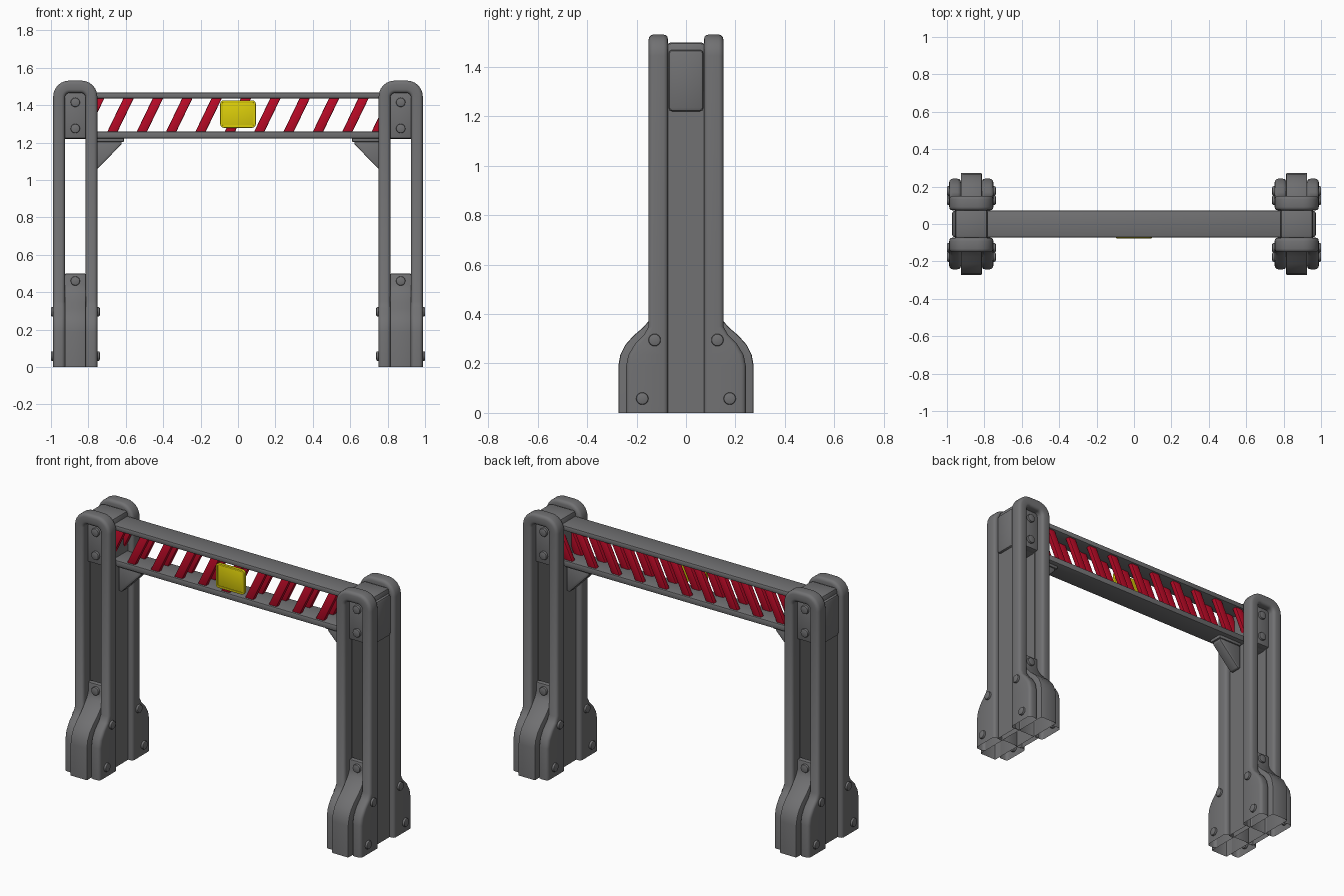
import bpy, bmesh, math
from mathutils import Matrix, Vector

cube = bpy.data.objects.get("Cube")
if cube:
    bpy.data.objects.remove(cube)


def material(name, rgb):
    m = bpy.data.materials.new(name)
    m.use_nodes = True
    m.diffuse_color = (*rgb, 1)
    m.node_tree.nodes["Principled BSDF"].inputs["Base Color"].default_value = (*rgb, 1)
    return m


GREY = material("metal grey", (0.165, 0.165, 0.17))
RED = material("warning red", (0.5, 0.003, 0.02))
YELLOW = material("sign yellow", (0.72, 0.62, 0.003))
CX = 0.87  # leg centre


def finish(name, bm, mat, bevel=0.0, mirror="", segments=2, open_floor=False):
    """Turn a bmesh into an object, round its edges and mirror it."""
    bmesh.ops.recalc_face_normals(bm, faces=bm.faces)
    if open_floor:
        floor = [f for f in bm.faces if all(v.co.z < 0.001 for v in f.verts)]
        bmesh.ops.delete(bm, geom=floor, context="FACES_ONLY")
    mesh = bpy.data.meshes.new(name)
    bm.to_mesh(mesh)
    bm.free()
    mesh.materials.append(mat)
    ob = bpy.data.objects.new(name, mesh)
    bpy.context.collection.objects.link(ob)
    if bevel:
        mod = ob.modifiers.new("round edges", "BEVEL")
        mod.width, mod.segments = bevel, segments
        mod.limit_method, mod.angle_limit = "ANGLE", math.radians(40)
    if mirror:
        mod = ob.modifiers.new("mirror", "MIRROR")
        mod.use_axis = ("x" in mirror, "y" in mirror, False)
        mod.use_mirror_merge = False
    bpy.ops.object.select_all(action="DESELECT")
    ob.select_set(True)
    bpy.context.view_layer.objects.active = ob
    bpy.ops.object.convert(target="MESH")
    bpy.ops.object.shade_smooth_by_angle(angle=math.radians(35))


def add_box(bm, lo, hi):
    lo, hi = Vector(lo), Vector(hi)
    mat = Matrix.Translation((lo + hi) / 2) @ Matrix.Diagonal((*(hi - lo), 1))
    bmesh.ops.create_cube(bm, size=1, matrix=mat)


def box(name, lo, hi, mat, bevel=0.0, mirror=""):
    bm = bmesh.new()
    add_box(bm, lo, hi)
    finish(name, bm, mat, bevel, mirror)


def add_prism(bm, points, offset):
    face = bm.faces.new([bm.verts.new(p) for p in points])
    new = bmesh.ops.extrude_face_region(bm, geom=[face])["geom"]
    bmesh.ops.translate(bm, vec=offset, verts=[v for v in new if isinstance(v, bmesh.types.BMVert)])


# Upright frames: an arched ribbon whose front face flares out at the foot
FLARE = [(0.242, 0), (0.242, 0.19), (0.233, 0.235), (0.206, 0.28), (0.171, 0.315), (0.151, 0.35)]


def full_arch(half, top, radius):
    """Arch as (x offset, z) points, from floor over the crown to floor."""
    side = [(half, z) for _, z in FLARE]
    for i in range(7):
        a = math.radians(15 * i)
        side.append((half - radius + radius * math.cos(a), top - radius + radius * math.sin(a)))
    return side + [(-x, z) for x, z in reversed(side)]


bm = bmesh.new()
depth = [y for y, _ in FLARE] + [0.151] * 7
depth += depth[::-1]
rings = []
for (xo, zo), (xi, zi), y in zip(full_arch(0.118, 1.531, 0.085), full_arch(0.055, 1.465, 0.025), depth):
    corners = [(CX + xo, 0.073, zo), (CX + xo, y, zo), (CX + xi, y, zi), (CX + xi, 0.073, zi)]
    rings.append([bm.verts.new(c) for c in corners])
for a, b in zip(rings, rings[1:]):
    for i in range(4):
        j = (i + 1) % 4
        bm.faces.new((a[i], a[j], b[j], b[i]))
finish("upright_frame", bm, GREY, 0.018, "xy", 3)

# Central foot filling the lower slot
bm = bmesh.new()
profile = [(0.073, 0), (0.274, 0), (0.274, 0.19), (0.266, 0.235), (0.246, 0.275), (0.213, 0.312),
           (0.175, 0.345), (0.148, 0.375), (0.12, 0.41), (0.107, 0.44), (0.107, 0.5), (0.073, 0.5)]
add_prism(bm, [(CX - 0.056, y, z) for y, z in profile], (0.112, 0, 0))
finish("foot_core", bm, GREY, 0.008, "xy", open_floor=True)

# Inner walls joining the front and back frames, and the cap on top
bm = bmesh.new()
for s in (-1, 1):
    x = sorted((CX + s * 0.056, CX + s * 0.088))
    add_box(bm, (x[0], -0.08, 0), (x[1], 0.08, 1.3))
finish("leg_wall", bm, GREY, 0, "x", open_floor=True)
box("leg_cap", (CX - 0.088, -0.08, 1.22), (CX + 0.088, 0.08, 1.5), GREY, 0.02, "x")
box("beam_end", (CX, -0.071, 1.22), (CX + 0.103, 0.071, 1.47), GREY, 0.016, "x")
box("slot_plate", (CX - 0.056, 0.05, 1.222), (CX + 0.056, 0.107, 1.468), GREY, 0.006, "xy")

# Domed bolts
bm = bmesh.new()


def add_bolt(base, axis):
    """Short stud lying along the given axis."""
    turn = Vector(axis).to_track_quat("Z", "Y").to_matrix().to_4x4()
    bmesh.ops.create_cone(bm, cap_ends=True, segments=16, radius1=0.025, radius2=0.025,
                          depth=0.028, matrix=Matrix.Translation(base) @ turn)


for z in (1.415, 1.275, 0.46):
    add_bolt((CX, 0.107, z), (0, 1, 0))
for y, z in ((0.127, 0.295), (0.177, 0.058)):
    for s in (-1, 1):
        add_bolt((CX + s * 0.117, y, z), (s, 0, 0))
finish("bolt", bm, GREY, 0.006, "xy")

# Crossbeam rails
box("top_rail", (-0.8, -0.071, 1.436), (0.8, 0.071, 1.468), GREY, 0.008)
box("bottom_rail", (-0.8, -0.071, 1.222), (0.8, 0.071, 1.26), GREY, 0.008)

# Slanted warning bars, one row at the front and one at the back
bm = bmesh.new()
for i in range(-5, 6):
    x = i * 0.157
    for y in (-0.06, 0.03):
        outline = [(-0.077, 1.245), (-0.022, 1.245), (0.077, 1.45), (0.022, 1.45)]
        add_prism(bm, [(x + dx, y, z) for dx, z in outline], (0, 0.03, 0))
finish("warning_bar", bm, RED, 0.006)

# Sign panel with a raised, rounded rim
box("sign_panel", (-0.09, -0.073, 1.285), (0.09, -0.058, 1.42), YELLOW, 0.004)
bm = bmesh.new()
rim = []
for inset in (0, 0.012):
    for y in (-0.077, -0.058):
        loop = []
        for k in range(16):
            a = math.radians(90 * (k // 4) + 30 * (k % 4))
            sx = 1 if k // 4 in (0, 3) else -1
            sz = 1 if k // 4 < 2 else -1
            r = 0.018 - inset
            loop.append(bm.verts.new((sx * 0.077 + r * math.cos(a), y,
                                      1.3525 + sz * 0.0555 + r * math.sin(a))))
        rim.append(loop)
for a, b in ((0, 1), (1, 3), (3, 2), (2, 0)):
    for k in range(16):
        n = (k + 1) % 16
        bm.faces.new((rim[a][k], rim[a][n], rim[b][n], rim[b][k]))
finish("sign_rim", bm, YELLOW, 0.003)

# Corner brackets under the beam
bm = bmesh.new()
add_prism(bm, [(0.77, -0.034, 1.215), (0.622, -0.034, 1.215), (0.622, -0.034, 1.192),
               (0.752, -0.034, 1.058), (0.77, -0.034, 1.058)], (0, 0.068, 0))
finish("bracket", bm, GREY, 0.005, "x")
box("bracket_plate", (0.61, -0.042, 1.204), (0.77, 0.042, 1.225), GREY, 0.004, "x")
